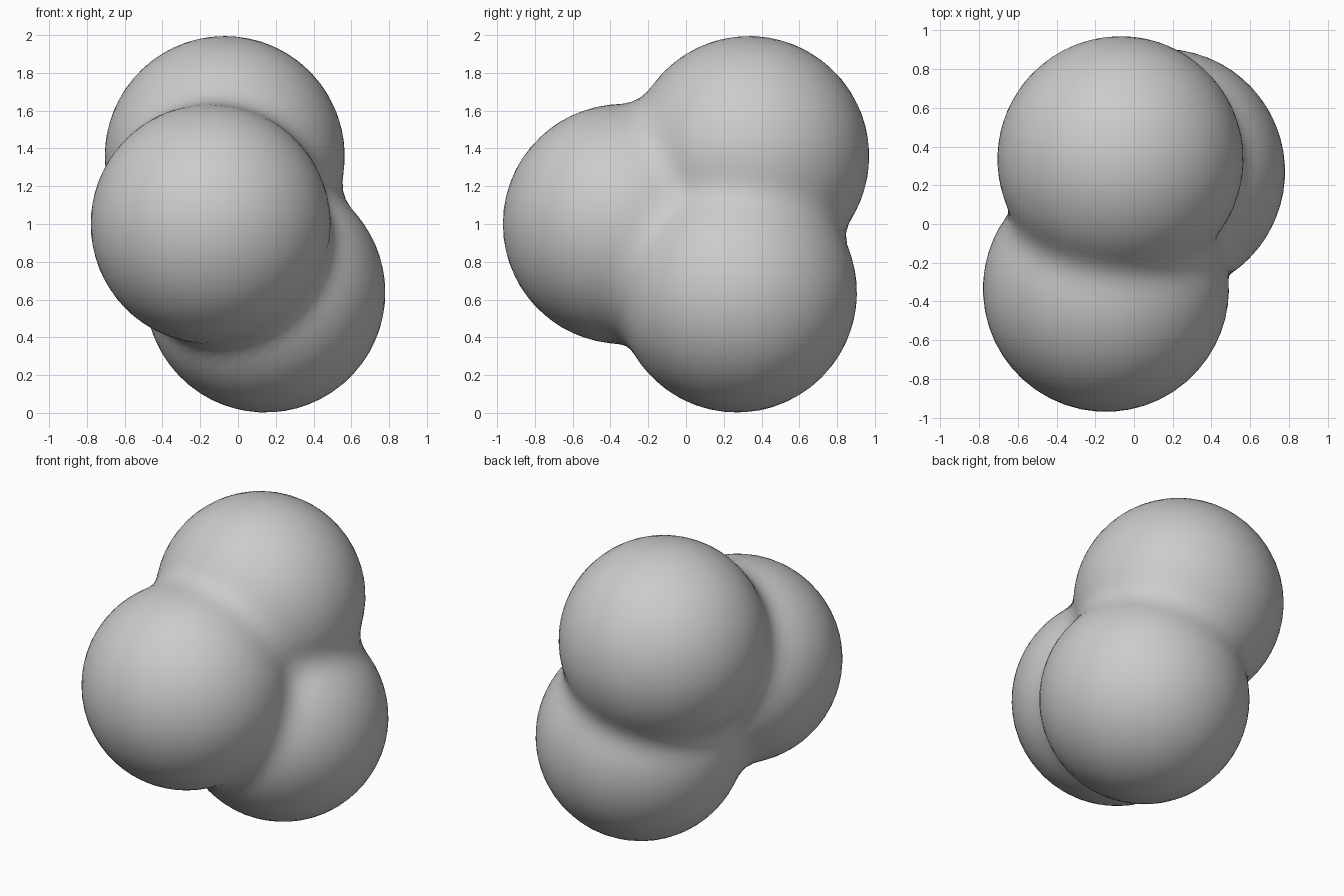
import bpy, bmesh
from mathutils import Vector

if "Cube" in bpy.data.objects:
    bpy.data.objects.remove(bpy.data.objects["Cube"])

# three equal balls melted together: top-back, front, lower-right
RADIUS = 0.635
BLEND = 0.12
CENTRES = [Vector((-0.07, 0.335, 1.36)),
           Vector((-0.145, -0.335, 1.0)),
           Vector((0.145, 0.27, 0.637))]
MIDDLE = sum(CENTRES, Vector()) / 3


def smooth_min(a, b):
    h = max(BLEND - abs(a - b), 0) / BLEND
    return min(a, b) - h * h * BLEND / 4


def distance(p):
    a, b, c = sorted((p - q).length - RADIUS for q in CENTRES)
    return smooth_min(smooth_min(a, b), c)


def surface_point(direction):
    """Bisect along a ray from the middle to the blended surface."""
    low, high = 0.1, 2.0
    for _ in range(24):
        mid = (low + high) / 2
        if distance(MIDDLE + direction * mid) < 0:
            low = mid
        else:
            high = mid
    return MIDDLE + direction * low


# merged blob: a sphere pushed out onto the blended surface
bm = bmesh.new()
bmesh.ops.create_icosphere(bm, subdivisions=5, radius=1)
for v in bm.verts:
    v.co = surface_point(v.co.normalized())
for f in bm.faces:
    f.smooth = True
mesh = bpy.data.meshes.new("merged_blob")
bm.to_mesh(mesh)
bm.free()
blob = bpy.data.objects.new("merged_blob", mesh)
bpy.context.collection.objects.link(blob)
